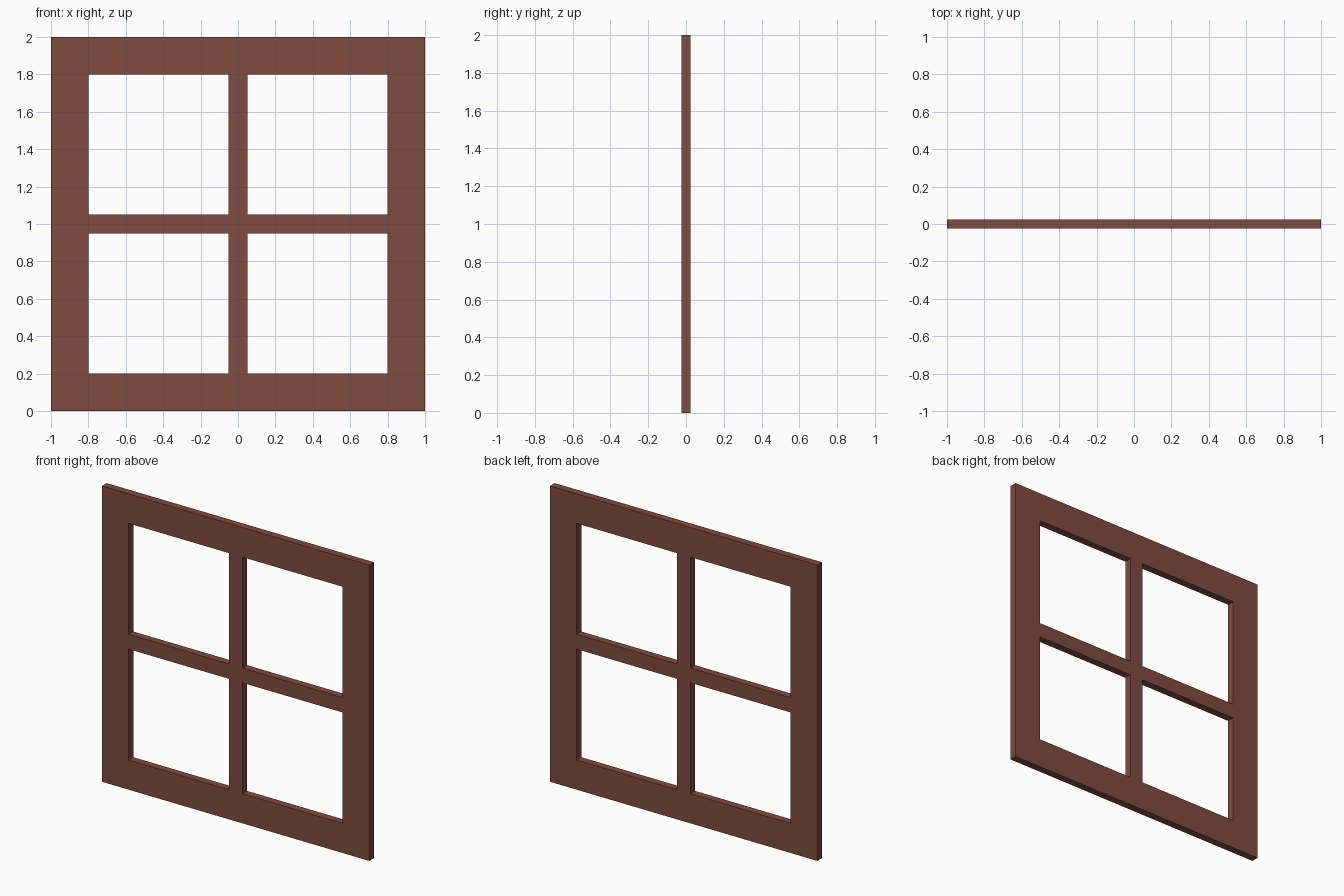
import bpy
import bmesh

if "Cube" in bpy.data.objects:
    bpy.data.objects.remove(bpy.data.objects["Cube"])

DEPTH = 0.05
XS = [-1.0, -0.8, -0.05, 0.05, 0.8, 1.0]   # stile and mullion edges
ZS = [0.0, 0.2, 0.95, 1.05, 1.8, 2.0]      # rail and transom edges

# Brown painted wood
wood = bpy.data.materials.new("brown_wood")
wood.diffuse_color = (0.216, 0.07, 0.05, 1.0)
wood.use_nodes = True
wood.node_tree.nodes["Principled BSDF"].inputs["Base Color"].default_value = wood.diffuse_color

# Front sheet: a grid of faces with the four panes left open
bm = bmesh.new()
verts = [[bm.verts.new((x, -DEPTH / 2, z)) for z in ZS] for x in XS]
for i in range(5):
    for j in range(5):
        if i in (1, 3) and j in (1, 3):
            continue
        bm.faces.new((verts[i][j], verts[i + 1][j],
                      verts[i + 1][j + 1], verts[i][j + 1]))

# Give the frame its thickness, keeping the front sheet as the near side
front = bm.faces[:]
back = bmesh.ops.duplicate(bm, geom=front + bm.edges[:] + bm.verts[:])["geom"]
back_faces = [g for g in back if isinstance(g, bmesh.types.BMFace)]
back_verts = [g for g in back if isinstance(g, bmesh.types.BMVert)]
bmesh.ops.translate(bm, verts=back_verts, vec=(0, DEPTH, 0))
bmesh.ops.reverse_faces(bm, faces=back_faces)
borders = [e for e in bm.edges if e.is_boundary]
for e in borders:
    if e.verts[0].co.y < 0:
        a, b = e.verts
        match = [next(v for v in back_verts
                      if (v.co.xz - p.co.xz).length < 1e-5) for p in (a, b)]
        bm.faces.new((a, b, match[1], match[0]))
bmesh.ops.recalc_face_normals(bm, faces=bm.faces[:])

# Window frame with its cross bars
mesh = bpy.data.meshes.new("window_frame")
bm.to_mesh(mesh)
bm.free()
mesh.materials.append(wood)
frame = bpy.data.objects.new("window_frame", mesh)
bpy.context.collection.objects.link(frame)
